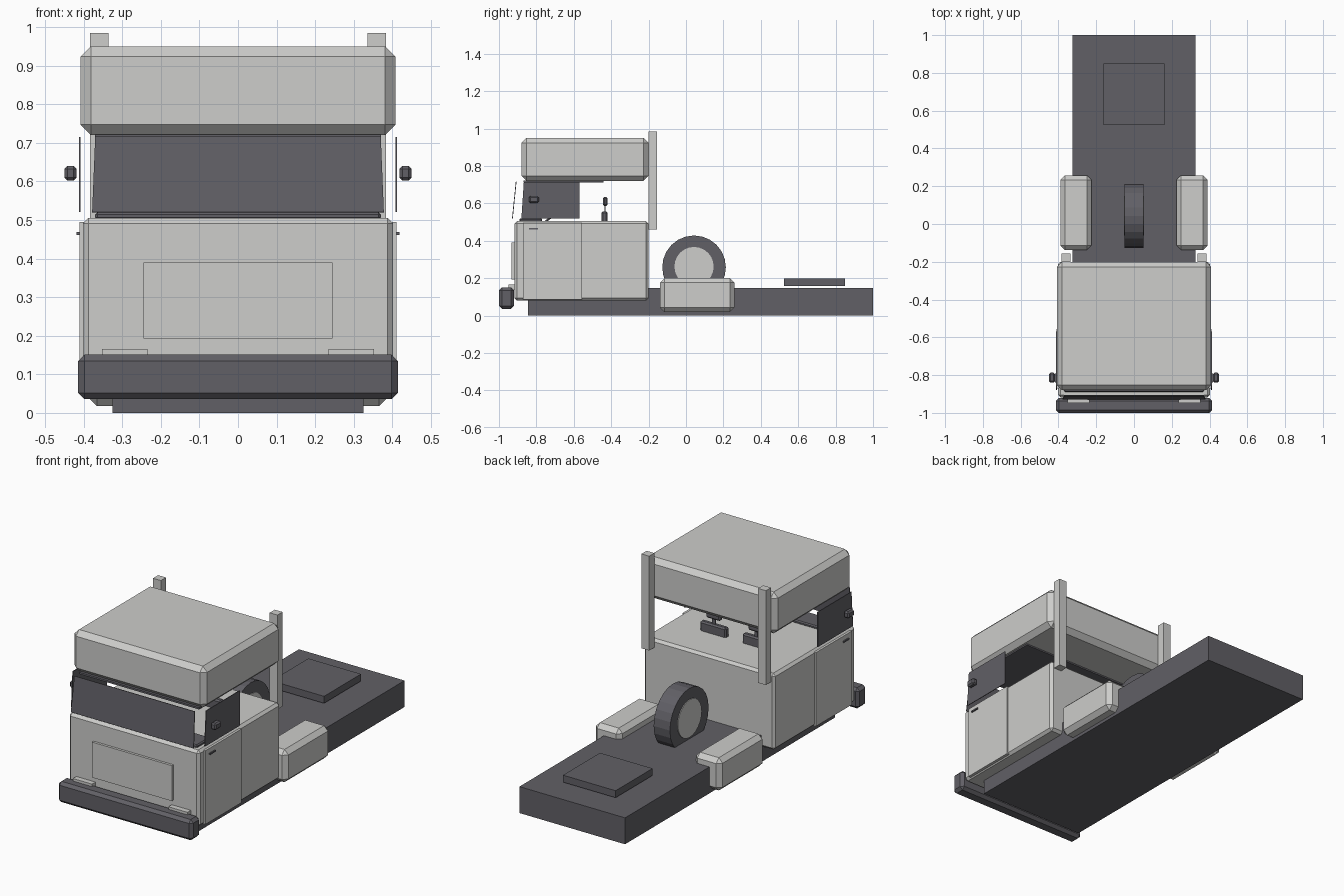
import bpy, bmesh
from math import pi
from mathutils import Matrix, Vector

cube = bpy.data.objects.get("Cube")
if cube:
    bpy.data.objects.remove(cube, do_unlink=True)


def material(name, rgb):
    mat = bpy.data.materials.new(name)
    mat.use_nodes = True
    color = (*rgb, 1)
    mat.diffuse_color = color
    mat.node_tree.nodes["Principled BSDF"].inputs["Base Color"].default_value = color
    return mat


LIGHT = material("light grey paint", (0.61, 0.61, 0.595))
DARK = material("dark grey", (0.12, 0.117, 0.133))


def finish(name, bm, mat):
    bmesh.ops.recalc_face_normals(bm, faces=bm.faces)
    mesh = bpy.data.meshes.new(name)
    bm.to_mesh(mesh)
    bm.free()
    mesh.materials.append(mat)
    obj = bpy.data.objects.new(name, mesh)
    bpy.context.collection.objects.link(obj)
    return obj


def box(name, x, y, z, mat, bevel=0):
    """Box from its (low, high) range on each axis, with chamfered edges."""
    bm = bmesh.new()
    bmesh.ops.create_cube(bm, size=1)
    lo, hi = (Vector(v) for v in zip(x, y, z))
    bm.transform(Matrix.Translation((lo + hi) / 2) @ Matrix.Diagonal((*(hi - lo), 1)))
    if bevel:
        bmesh.ops.bevel(bm, geom=bm.edges[:], offset=bevel, segments=1, affect='EDGES')
    return finish(name, bm, mat)


def panel(name, corners, mat, thickness=0.004):
    """Thin sheet through four corners."""
    bm = bmesh.new()
    bm.faces.new([bm.verts.new(c) for c in corners])
    obj = finish(name, bm, mat)
    mod = obj.modifiers.new("Thickness", 'SOLIDIFY')
    mod.thickness = thickness
    mod.offset = 0
    return obj


def disc(name, radius, width, center, mat):
    """Cylinder lying along x."""
    bm = bmesh.new()
    bmesh.ops.create_cone(bm, cap_ends=True, segments=24, radius1=radius, radius2=radius,
                          depth=width,
                          matrix=Matrix.Translation(center) @ Matrix.Rotation(pi / 2, 4, 'Y'))
    return finish(name, bm, mat)


def pair(func, name, x, *args):
    """Box on both sides of the centre line."""
    func("left_" + name, x, *args)
    func("right_" + name, (-x[1], -x[0]), *args)


# Chassis and rear coupling plate
box("chassis", (-0.325, 0.325), (-0.845, 1), (0, 0.147), DARK)
box("coupling_plate", (-0.162, 0.162), (0.525, 0.85), (0.158, 0.197), DARK)

# Cab shell, roof and front
box("cab_body", (-0.402, 0.402), (-0.918, -0.2), (0.08, 0.505), LIGHT, 0.014)
box("roof", (-0.408, 0.408), (-0.88, -0.2), (0.72, 0.95), LIGHT, 0.027)
box("headliner", (-0.37, 0.37), (-0.87, -0.44), (0.712, 0.722), DARK)
box("grille_panel", (-0.245, 0.245), (-0.932, -0.91), (0.193, 0.39), LIGHT)
box("bumper", (-0.414, 0.414), (-1, -0.92), (0.036, 0.151), DARK, 0.016)
pair(box, "front_lamp", (0.235, 0.352), (-0.948, -0.91), (0.14, 0.165), LIGHT)

# Windscreen, dashboard and steering wheel
panel("windscreen", [(-0.378, -0.928, 0.52), (0.378, -0.928, 0.52),
                     (0.37, -0.908, 0.716), (-0.37, -0.908, 0.716)], DARK)
box("dashboard", (-0.37, 0.37), (-0.89, -0.77), (0.5, 0.52), DARK, 0.006)
bpy.ops.mesh.primitive_torus_add(major_segments=16, minor_segments=6, major_radius=0.045,
                                 minor_radius=0.006, location=(0.13, -0.735, 0.515),
                                 rotation=(pi / 5, 0, 0))
wheel = bpy.context.object
wheel.name = "steering_wheel"
wheel.data.materials.append(DARK)

# Doors, side windows, mirrors and handles
pair(box, "door", (0.395, 0.411), (-0.872, -0.555), (0.085, 0.495), LIGHT)
pair(box, "door_handle", (0.408, 0.418), (-0.84, -0.792), (0.461, 0.469), DARK)
pair(box, "mirror", (0.418, 0.45), (-0.84, -0.787), (0.602, 0.64), DARK, 0.008)
for side, s in (("left", 1), ("right", -1)):
    panel(side + "_window", [(s * 0.41, y, z) for y, z in
                             ((-0.88, 0.52), (-0.57, 0.52), (-0.57, 0.715), (-0.867, 0.715))], DARK)

# Seats with headrests
for side, x in (("left", 0.13), ("right", -0.13)):
    box(side + "_seat_back", (x - 0.08, x + 0.08), (-0.452, -0.42), (0.49, 0.557), DARK, 0.008)
    box(side + "_headrest", (x - 0.045, x + 0.045), (-0.445, -0.42), (0.585, 0.635), DARK, 0.008)
    box(side + "_headrest_post", (x - 0.01, x + 0.01), (-0.437, -0.43), (0.55, 0.59), DARK)

# Exhaust stacks and side tanks
pair(box, "exhaust_stack", (0.335, 0.383), (-0.2, -0.155), (0.46, 0.985), LIGHT)
pair(box, "side_tank", (0.226, 0.39), (-0.138, 0.258), (0.018, 0.2), LIGHT, 0.024)

# Spare wheel standing on the chassis
disc("spare_tyre", 0.17, 0.1, (0, 0.043, 0.258), DARK)
disc("spare_hub", 0.105, 0.108, (0, 0.043, 0.262), LIGHT)
